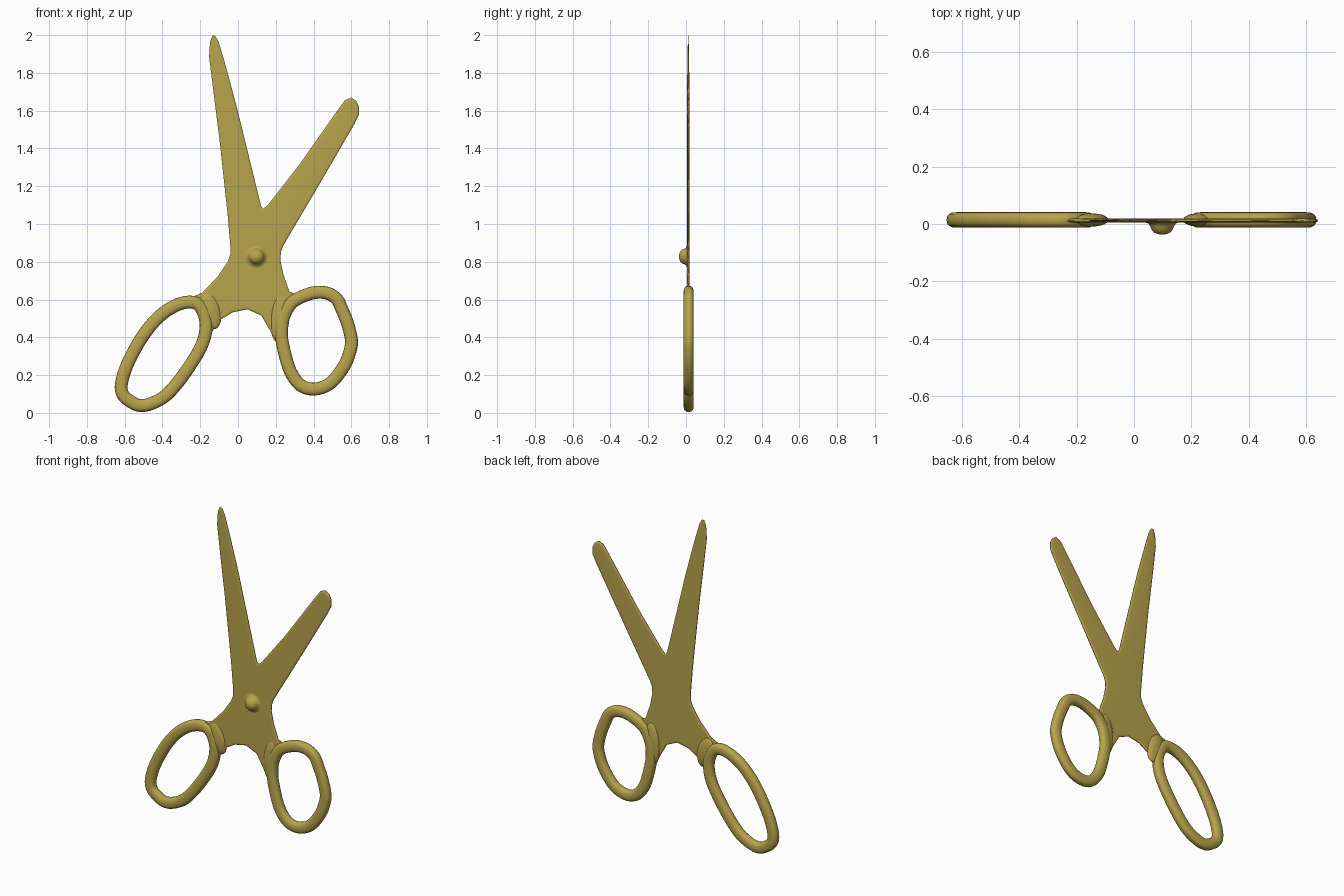
import bpy, bmesh, math
from mathutils import Vector, Matrix

if "Cube" in bpy.data.objects:
    bpy.data.objects.remove(bpy.data.objects["Cube"])

MID = 0.014          # y of the flat plane shared by blades and handles
gold = bpy.data.materials.new("gold")
gold.diffuse_color = (0.48, 0.37, 0.07, 1)
gold.use_nodes = True
gold.node_tree.nodes["Principled BSDF"].inputs["Base Color"].default_value = gold.diffuse_color


def finish(bm, name, angle=60):
    bmesh.ops.recalc_face_normals(bm, faces=bm.faces)
    mesh = bpy.data.meshes.new(name)
    bm.to_mesh(mesh)
    bm.free()
    ob = bpy.data.objects.new(name, mesh)
    bpy.context.collection.objects.link(ob)
    mesh.materials.append(gold)
    bpy.ops.object.select_all(action='DESELECT')
    ob.select_set(True)
    bpy.context.view_layer.objects.active = ob
    bpy.ops.object.shade_smooth_by_angle(angle=math.radians(angle))
    return ob


def smooth_loop(pts, n=4):
    """Closed Catmull-Rom curve through the points."""
    out, k = [], len(pts)
    for i in range(k):
        a, b, c, d = (Vector(pts[(i + j) % k]) for j in (-1, 0, 1, 2))
        for s in range(n):
            t = s / n
            out.append(0.5 * (2 * b + (c - a) * t + (2 * a - 5 * b + 4 * c - d) * t ** 2
                              + (3 * b - a - 3 * c + d) * t ** 3))
    return out


def bridge(bm, loops, closed):
    k = len(loops)
    for i in range(k if closed else k - 1):
        p, q = loops[i], loops[(i + 1) % k]
        for j in range(len(p)):
            m = (j + 1) % len(p)
            bm.faces.new((p[j], p[m], q[m], q[j]))


def finger_ring(name, pts, half_w=0.034, half_d=0.027, sides=16):
    path, bm, loops = smooth_loop(pts), bmesh.new(), []
    for i, p in enumerate(path):
        t = (path[(i + 1) % len(path)] - path[i - 1]).normalized()
        side = Vector((-t.y, t.x))
        loop = []
        for s in range(sides):
            a = 2 * math.pi * s / sides
            c, d = math.cos(a), math.sin(a)
            u = math.copysign(abs(c) ** 0.8, c) * half_w
            v = math.copysign(abs(d) ** 0.8, d) * half_d
            q = p + side * u
            loop.append(bm.verts.new((q.x, MID + v, q.y)))
        loops.append(loop)
    bridge(bm, loops, True)
    return finish(bm, name)


# Blades and hub: one thin plate with softened edges
outline = [
    (-.13, 1.70), (-.153, 1.886), (-.148, 1.965), (-.135, 1.998), (-.119, 1.995),
    (-.103, 1.966), (-.077, 1.88), (-.028, 1.70), (-.003, 1.606), (.119, 1.108),
    (.126, 1.088), (.135, 1.082), (.156, 1.098), (.325, 1.315), (.541, 1.622),
    (.567, 1.655), (.599, 1.67), (.625, 1.653), (.641, 1.622), (.641, 1.58),
    (.615, 1.527), (.43, 1.209), (.24, .886), (.228, .855), (.224, .81), (.24, .733),
    (.272, .643), (.303, .63), (.282, .58), (.24, .505), (.23, .415), (.225, .33),
    (.166, .442), (.124, .515), (.05, .548), (-.029, .532), (-.108, .484),
    (-.135, .431), (-.175, .36), (-.175, .44), (-.18, .52), (-.22, .58), (-.25, .61),
    (-.187, .638), (-.108, .722), (-.055, .80), (-.04, .84), (-.04, .875),
    (-.055, 1.05), (-.098, 1.447)]
bm = bmesh.new()
caps, rims = [], []
for y in (-.003, .003):
    rim = [bm.verts.new((x, y, z)) for x, z in outline]
    rims.append(rim)
    caps.append(bm.faces.new(rim if y < 0 else rim[::-1]))
bridge(bm, rims, False)
bmesh.ops.recalc_face_normals(bm, faces=bm.faces)
for cap in caps:
    bmesh.ops.inset_region(bm, faces=[cap], thickness=.012, depth=.004, use_even_offset=True)
for v in bm.verts:               # thin the long tip, then move to the shared plane
    v.co.y = MID - .002 + v.co.y * (1 - .75 * max(0, v.co.z - 1.7) / .3)
bmesh.ops.triangulate(bm, faces=[f for f in bm.faces if len(f.verts) > 4])
blades = finish(bm, "blades_and_hub", 50)
blades.modifiers.new("weighted_normals", 'WEIGHTED_NORMAL')

# Finger rings
finger_ring("long_finger_ring", [
    (-.30, .58), (-.40, .525), (-.495, .42), (-.58, .27), (-.617, .155), (-.607, .093),
    (-.557, .053), (-.515, .039), (-.457, .05), (-.375, .098), (-.282, .21),
    (-.198, .345), (-.17, .44), (-.178, .52), (-.22, .58)])
finger_ring("round_finger_ring", [
    (.35, .62), (.415, .638), (.478, .632), (.525, .60), (.55, .548), (.578, .48),
    (.60, .39), (.594, .33), (.565, .254), (.51, .177), (.456, .138), (.388, .126),
    (.327, .15), (.277, .22), (.245, .325), (.23, .415), (.24, .505), (.282, .58)])

# Swollen joints where the plate thickens into each ring
for name, x, z, rx, rz, tilt in (("long_ring_joint", -.148, .54, .055, .10, -16),
                                 ("round_ring_joint", .222, .50, .05, .13, 4)):
    bm = bmesh.new()
    bmesh.ops.create_uvsphere(bm, u_segments=24, v_segments=12, radius=1)
    bm.transform(Matrix.Translation((x, MID, z)) @ Matrix.Rotation(math.radians(tilt), 4, 'Y')
                 @ Matrix.Diagonal((rx, .023, rz, 1)))
    finish(bm, name)

# Pivot rivet: flared dome on the front
bm = bmesh.new()
loops = []
for r, y in ((.065, .007), (.048, .002), (.041, -.008), (.037, -.019),
             (.029, -.029), (.016, -.035), (.004, -.037)):
    loops.append([bm.verts.new((.098 + r * math.cos(a * math.pi / 12), y,
                                .828 + r * math.sin(a * math.pi / 12))) for a in range(24)])
bridge(bm, loops, False)
bm.faces.new(loops[-1])
finish(bm, "pivot_rivet", 80)
